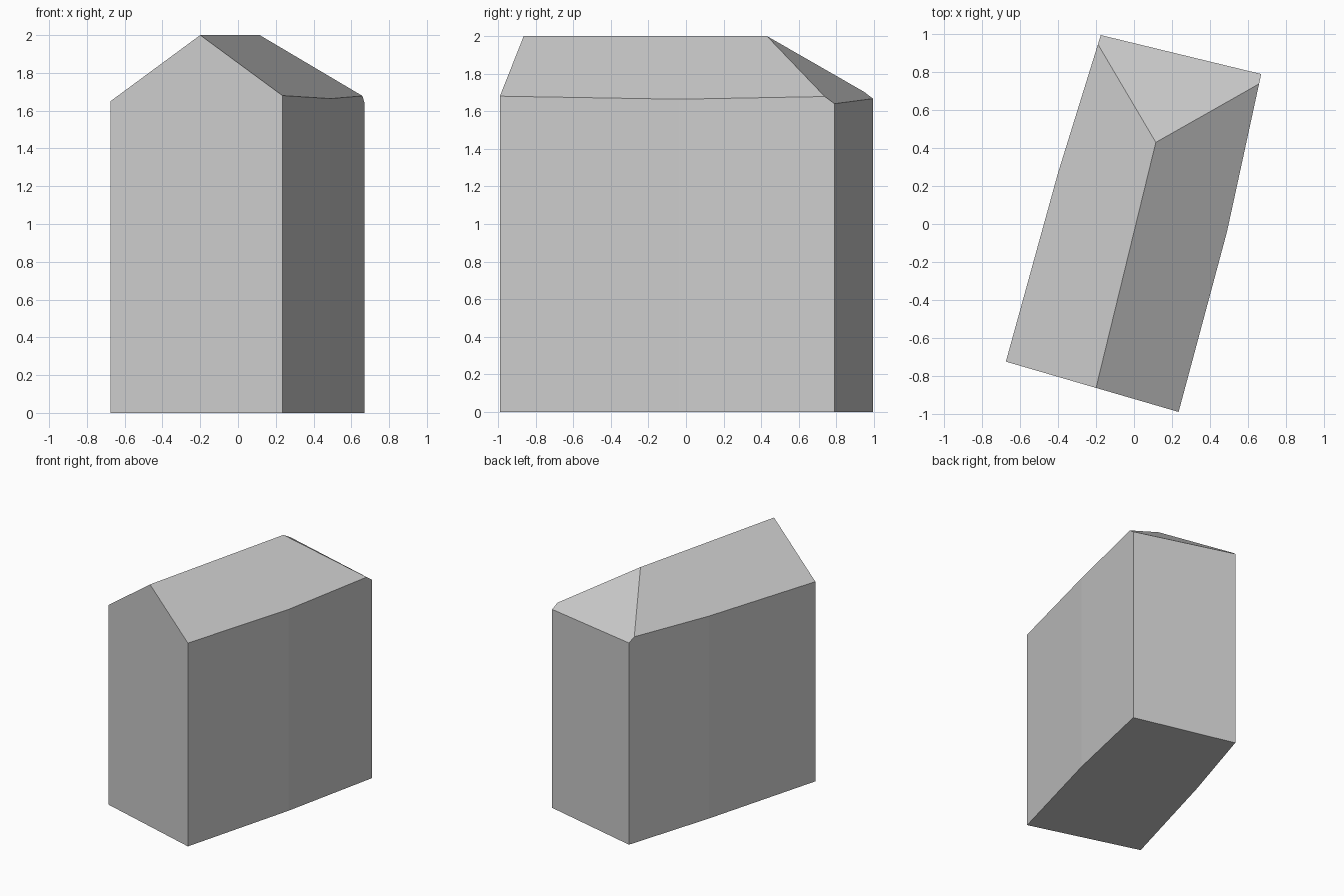
import bpy
import bmesh
from mathutils import Vector

cube = bpy.data.objects.get("Cube")
if cube:
    bpy.data.objects.remove(cube, do_unlink=True)

# One plain grey for the whole building
grey = bpy.data.materials.new("light grey")
grey.use_nodes = True
colour = (0.6, 0.6, 0.6, 1.0)
grey.diffuse_color = colour
grey.node_tree.nodes["Principled BSDF"].inputs["Base Color"].default_value = colour

# Walls: the six-cornered footprint raised above the ridge
footprint = [(-0.675, -0.725), (0.235, -0.99), (0.49, -0.04),
             (0.67, 0.79), (-0.175, 0.995), (-0.40, 0.27)]
bm = bmesh.new()
base = bm.faces.new([bm.verts.new((x, y, 0)) for x, y in footprint])
walls = bmesh.ops.extrude_face_region(bm, geom=[base], use_keep_orig=True)
for v in walls["geom"]:
    if isinstance(v, bmesh.types.BMVert):
        v.co.z = 2.3

# Roof: two slopes along the ridge and one hip at the back, each cut flat
ridge_front = Vector((-0.2, -0.863, 2))
ridge_back = Vector((0.115, 0.43, 2))
eave_right = Vector((0.235, -0.99, 1.68))
eave_left = Vector((-0.675, -0.725, 1.65))
hip_right = Vector((0.67, 0.79, 1.64))
hip_left = Vector((-0.175, 0.995, 1.667))


def cut_roof(a, b, c):
    normal = (b - a).cross(c - a).normalized()
    if normal.z < 0:
        normal.negate()
    bmesh.ops.bisect_plane(bm, geom=bm.verts[:] + bm.edges[:] + bm.faces[:],
                           dist=0.0001, plane_co=a, plane_no=normal, clear_outer=True)
    rim = [e for e in bm.edges if e.is_boundary]
    bmesh.ops.holes_fill(bm, edges=rim, sides=0)


cut_roof(ridge_front, ridge_back, eave_right)
cut_roof(ridge_front, ridge_back, eave_left)
cut_roof(ridge_back, hip_right, hip_left)

bmesh.ops.remove_doubles(bm, verts=bm.verts[:], dist=0.001)
bmesh.ops.recalc_face_normals(bm, faces=bm.faces[:])
mesh = bpy.data.meshes.new("building")
bm.to_mesh(mesh)
bm.free()
mesh.materials.append(grey)
building = bpy.data.objects.new("building", mesh)
bpy.context.collection.objects.link(building)
